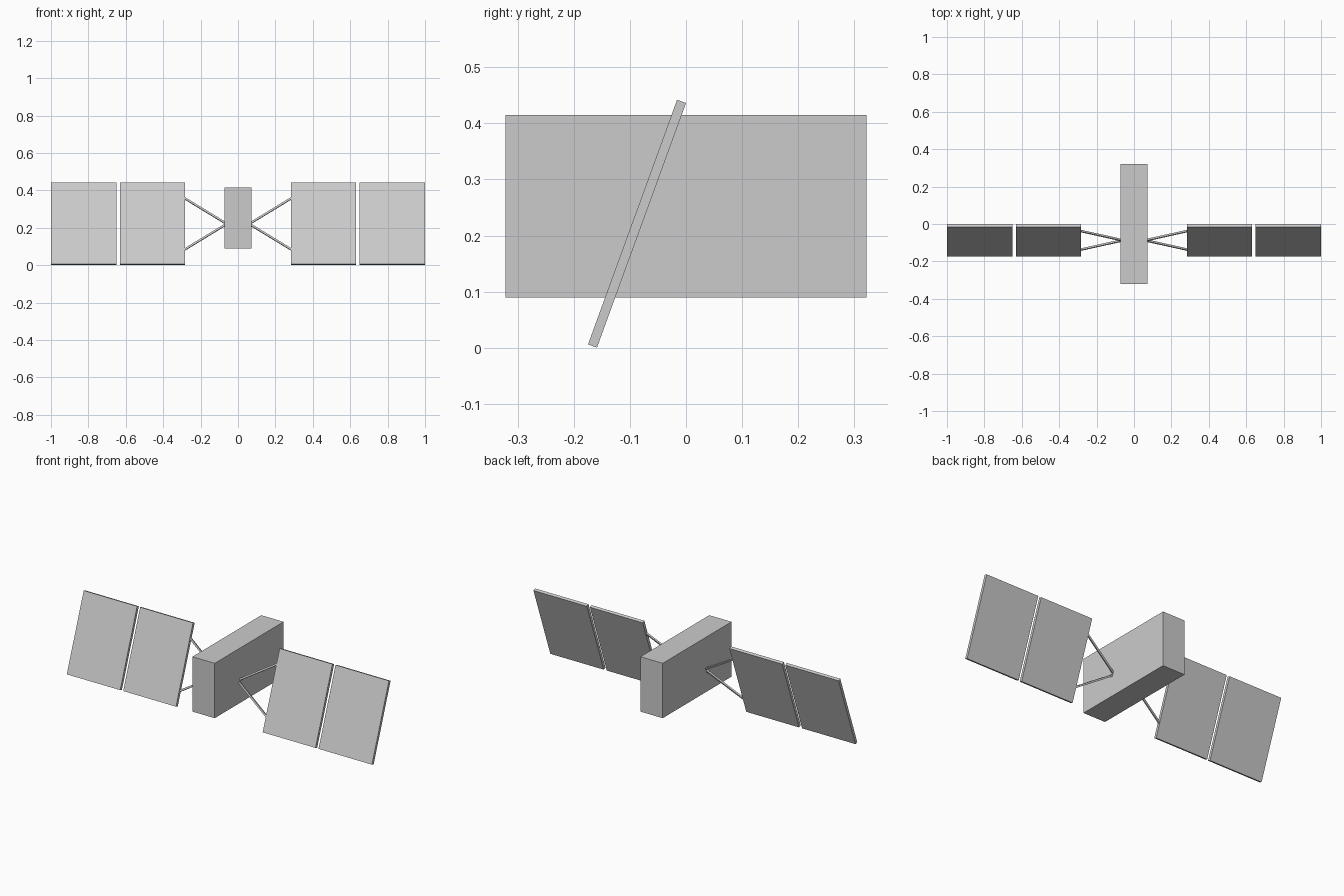
import bpy, math
from mathutils import Vector, Matrix

if "Cube" in bpy.data.objects:
    bpy.data.objects.remove(bpy.data.objects["Cube"])

TILT = math.radians(-20)          # panels lean back toward +y at the top
HUB = Vector((0, -0.0873, 0.221)) # centre of the panel plane
PANEL_H, PANEL_T = 0.464, 0.017
ROD = 0.010
tilt = Matrix.Rotation(TILT, 4, 'X')


def box(name, size, matrix):
    bpy.ops.mesh.primitive_cube_add(size=1)
    ob = bpy.context.object
    ob.name = name
    ob.data.transform(matrix @ Matrix.Diagonal((*size, 1)))
    return ob


def strut(name, a, b):
    # square rod whose flat side lies in the panel plane
    d = b - a
    along = d.normalized()
    normal = (tilt @ Vector((0, 1, 0))).normalized()
    side = normal.cross(along)
    rot = Matrix((side, normal, along)).transposed().to_4x4()
    return box(name, (ROD, ROD, d.length), Matrix.Translation((a + b) / 2) @ rot)


# central body
box("body", (0.146, 0.644, 0.325), Matrix.Translation((0, 0, 0.252)))

for s, label in ((-1, "left"), (1, "right")):
    # two tilted panels per wing
    for part, x0, x1 in (("inner", 0.284, 0.630), ("outer", 0.650, 1.0)):
        place = Matrix.Translation(HUB + Vector((s * (x0 + x1) / 2, 0, 0))) @ tilt
        box(f"{label}_{part}_panel", (x1 - x0, PANEL_T, PANEL_H), place)
    # V-shaped struts from body to inner panel
    for v, level in ((-1, "lower"), (1, "upper")):
        start = HUB + Vector((s * 0.060, 0, 0))
        end = HUB + Vector((s * 0.287, 0, 0)) + tilt @ Vector((0, 0, v * 0.147))
        strut(f"{label}_{level}_strut", start, end)
